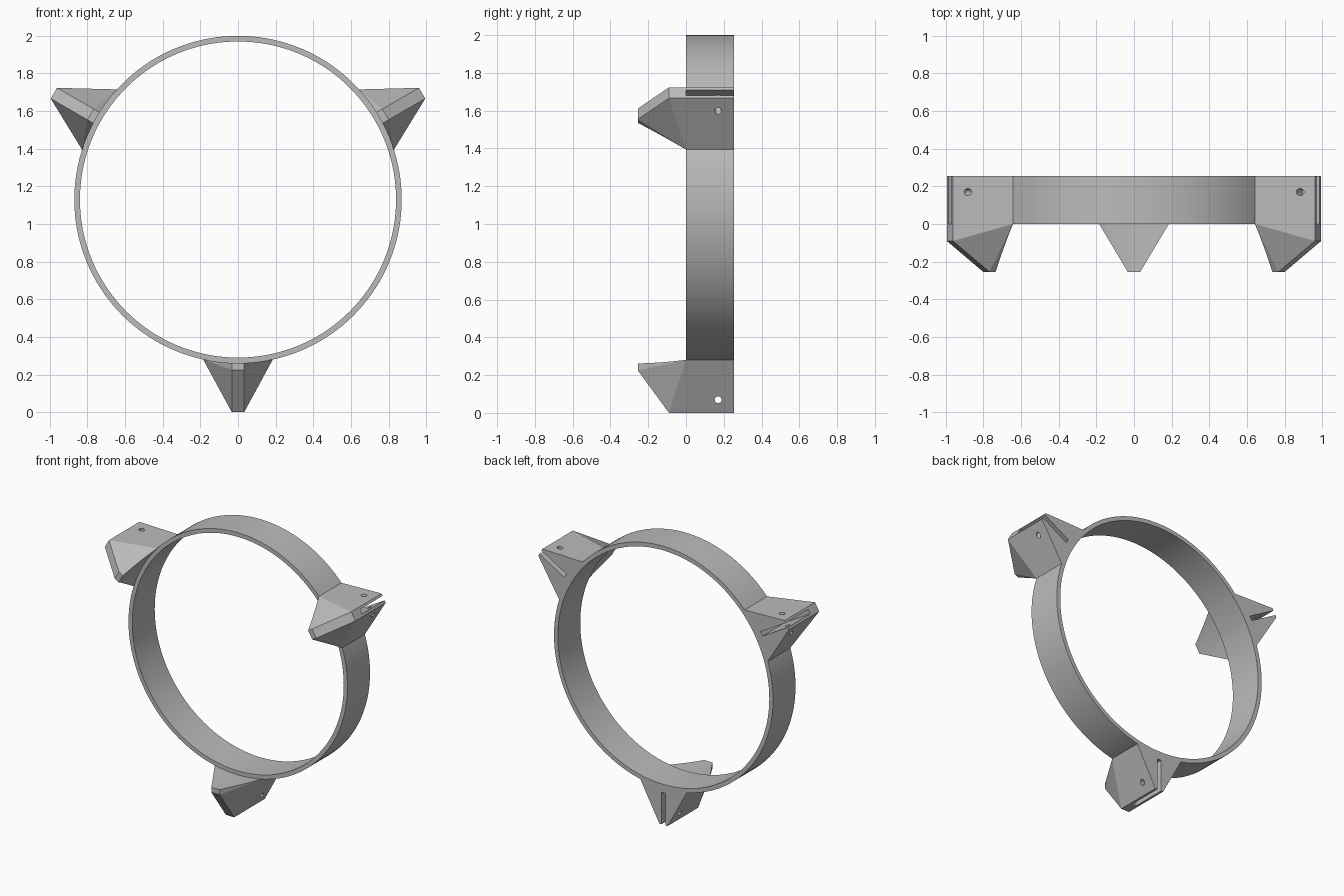
import bpy, bmesh, math
from mathutils import Matrix, Vector

cube = bpy.data.objects.get("Cube")
if cube:
    bpy.data.objects.remove(cube, do_unlink=True)

CENTRE = 1.13    # height of the ring axis
OUTER, INNER = 0.87, 0.84
BACK = 0.255

grey = bpy.data.materials.new("plain grey")
grey.use_nodes = True
grey.diffuse_color = (0.5, 0.5, 0.5, 1)
grey.node_tree.nodes["Principled BSDF"].inputs["Base Color"].default_value = (0.5, 0.5, 0.5, 1)


def make_object(name, bm):
    bmesh.ops.recalc_face_normals(bm, faces=bm.faces)
    mesh = bpy.data.meshes.new(name)
    bm.to_mesh(mesh)
    bm.free()
    mesh.materials.append(grey)
    obj = bpy.data.objects.new(name, mesh)
    bpy.context.collection.objects.link(obj)
    return obj


def cylinder(name, radius, depth, axis, location, segments):
    bm = bmesh.new()
    turn = Matrix.Rotation(math.pi / 2, 4, "X" if axis == "Y" else "Y")
    bmesh.ops.create_cone(bm, cap_ends=True, segments=segments, radius1=radius,
                          radius2=radius, depth=depth,
                          matrix=Matrix.Translation(location) @ turn)
    return make_object(name, bm)


def box(name, low, high):
    bm = bmesh.new()
    low, high = Vector(low), Vector(high)
    bmesh.ops.create_cube(bm, size=1, matrix=Matrix.Translation((low + high) / 2)
                          @ Matrix.Diagonal((*(high - low), 1)))
    return make_object(name, bm)


def cut(obj, cutter):
    mod = obj.modifiers.new("cut", "BOOLEAN")
    mod.operation, mod.solver, mod.object = "DIFFERENCE", "EXACT", cutter
    bpy.context.view_layer.update()
    result = bpy.data.meshes.new_from_object(
        obj.evaluated_get(bpy.context.evaluated_depsgraph_get()))
    obj.modifiers.clear()
    obj.data = result
    bpy.data.objects.remove(cutter, do_unlink=True)


# Ring: a rectangular section spun about the y axis
bm = bmesh.new()
section = [bm.verts.new((r, y, 0)) for r, y in
           ((INNER, 0), (OUTER, 0), (OUTER, BACK), (INNER, BACK))]
edges = [bm.edges.new((section[i], section[(i + 1) % 4])) for i in range(4)]
bmesh.ops.spin(bm, geom=section + edges, cent=(0, 0, 0), axis=(0, 1, 0),
               angle=2 * math.pi, steps=144)
bmesh.ops.remove_doubles(bm, verts=bm.verts, dist=0.0005)
bmesh.ops.translate(bm, verts=bm.verts, vec=(0, 0, CENTRE))
ring = make_object("ring", bm)
bpy.context.view_layer.objects.active = ring
ring.select_set(True)
bpy.ops.object.shade_smooth_by_angle(angle=math.radians(30))

# Bracket: faceted wedge, mirrored in x, before cutting
HALF, WIDE = 0.033, 0.185
bm = bmesh.new()
for side in (-1, 1):
    for x, y, z in ((HALF, BACK, 0), (HALF, -0.09, 0),
                    (HALF, -BACK, 0.225), (HALF, -BACK, 0.34),
                    (WIDE, 0, 0.28), (WIDE, BACK, 0.28),
                    (WIDE, 0, 0.34), (WIDE, BACK, 0.34)):
        bm.verts.new((side * x, y, z))
bmesh.ops.convex_hull(bm, input=bm.verts)
bmesh.ops.dissolve_limit(bm, angle_limit=0.01, verts=bm.verts, edges=bm.edges)
bracket = make_object("bottom_bracket", bm)

# Ring seat, slot and cross hole
cut(bracket, cylinder("seat_cutter", OUTER - 0.001, 1, "Y", (0, 0, CENTRE), 144))
cut(bracket, box("slot_cutter", (-0.016, 0, -0.1), (0.016, 0.4, 0.23)))
cut(bracket, cylinder("hole_cutter", 0.018, 0.6, "X", (0, 0.17, 0.07), 24))

# Place three brackets evenly around the ring axis
bracket.data.transform(Matrix.Translation((0, 0, -CENTRE)))
bracket.location.z = CENTRE
for name, turns in (("left_bracket", -1), ("right_bracket", 1)):
    copy = bpy.data.objects.new(name, bracket.data)
    copy.location.z = CENTRE
    copy.rotation_euler.y = turns * math.radians(120)
    bpy.context.collection.objects.link(copy)
